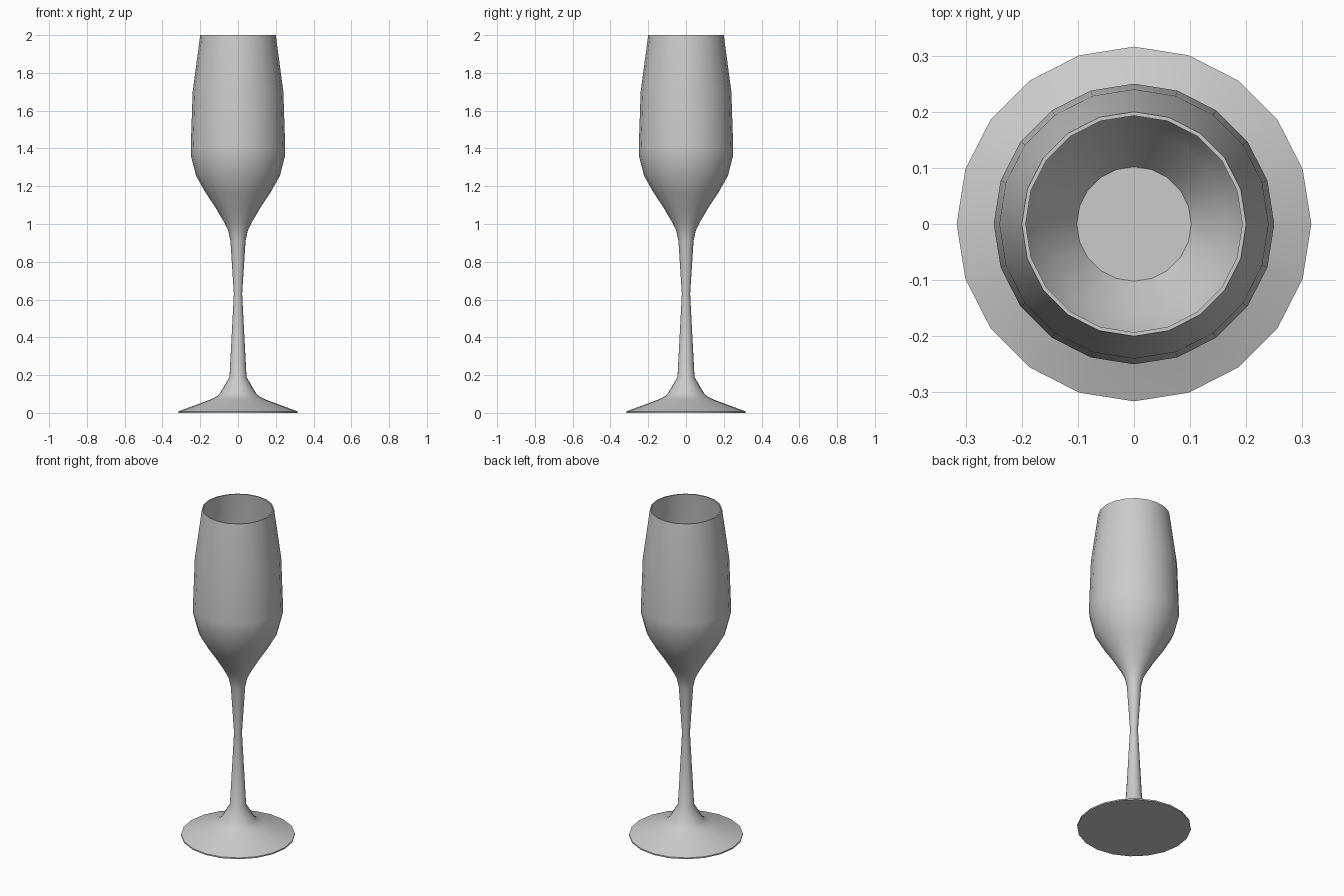
import bpy, bmesh, math

if "Cube" in bpy.data.objects:
    bpy.data.objects.remove(bpy.data.objects["Cube"])

SIDES = 20


def lathe(name, profile):
    """Revolve (radius, height) rings and cap both ends."""
    bm = bmesh.new()
    rings = []
    for r, z in profile:
        rings.append([bm.verts.new((r * math.cos(2 * math.pi * i / SIDES),
                                    r * math.sin(2 * math.pi * i / SIDES), z))
                      for i in range(SIDES)])
    for a, b in zip(rings, rings[1:]):
        for i in range(SIDES):
            j = (i + 1) % SIDES
            bm.faces.new((a[i], a[j], b[j], b[i]))
    bm.faces.new(rings[0][::-1])
    bm.faces.new(rings[-1])
    bmesh.ops.recalc_face_normals(bm, faces=bm.faces)
    mesh = bpy.data.meshes.new(name)
    bm.to_mesh(mesh)
    bm.free()
    obj = bpy.data.objects.new(name, mesh)
    bpy.context.collection.objects.link(obj)
    bpy.ops.object.select_all(action='DESELECT')
    obj.select_set(True)
    bpy.context.view_layer.objects.active = obj
    bpy.ops.object.shade_smooth_by_angle(angle=math.radians(40))
    return obj


# Foot and stem
foot = [(0.316, 0.0), (0.316, 0.008), (0.145, 0.071), (0.11, 0.088), (0.095, 0.105)]
stem = [(0.045, 0.19), (0.022, 0.63), (0.040, 0.91), (0.052, 0.965)]
# Outside of the bowl, up to the rim
bowl_outer = [(0.075, 1.012), (0.118, 1.085), (0.171, 1.165), (0.222, 1.255),
              (0.25, 1.365), (0.25, 1.41), (0.24, 1.70), (0.20, 2.0)]
# Inside of the bowl, from the rim down to the flat floor
bowl_inner = [(0.193, 2.0), (0.233, 1.70), (0.243, 1.41), (0.243, 1.368),
              (0.215, 1.26), (0.164, 1.17), (0.102, 1.08)]

lathe("champagne_flute", foot + stem + bowl_outer + bowl_inner)
